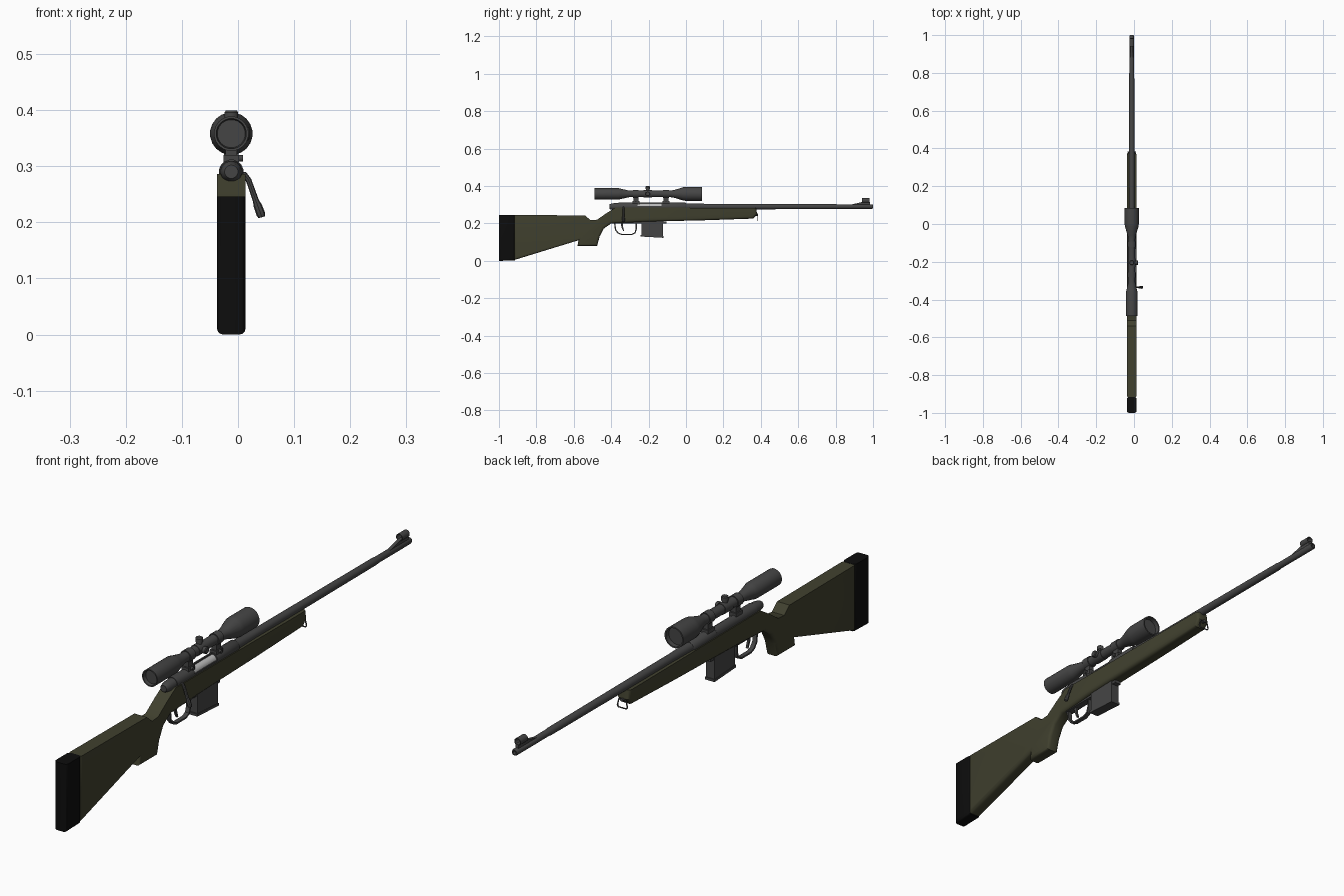
import bpy, bmesh, math
from mathutils import Vector

if "Cube" in bpy.data.objects:
    bpy.data.objects.remove(bpy.data.objects["Cube"])

CX = -0.012      # rifle centre line
BZ = 0.29        # bore height
SZ = 0.358       # scope height


def material(name, rgb):
    m = bpy.data.materials.new(name)
    m.diffuse_color = (*rgb, 1)
    m.use_nodes = True
    m.node_tree.nodes["Principled BSDF"].inputs["Base Color"].default_value = m.diffuse_color
    return m


OLIVE = material("olive_stock", (0.052, 0.052, 0.028))
BLACK = material("black_rubber", (0.004, 0.004, 0.004))
METAL = material("dark_metal", (0.06, 0.06, 0.06))
STEEL = material("bright_steel", (0.5, 0.5, 0.5))


def finish(name, bm, mat):
    bmesh.ops.recalc_face_normals(bm, faces=bm.faces[:])
    me = bpy.data.meshes.new(name)
    bm.to_mesh(me)
    bm.free()
    me.materials.append(mat)
    ob = bpy.data.objects.new(name, me)
    bpy.context.collection.objects.link(ob)
    return ob


def lathe(name, pts, origin, axis='Y', mat=METAL, segs=16):
    """Spin (distance, radius) pairs around an axis through origin."""
    bm = bmesh.new()
    o = Vector(origin)
    rings = []
    for d, r in pts:
        ring = []
        for i in range(segs if r > 0 else 1):
            a = 2 * math.pi * (i + 0.5) / segs
            c, s = r * math.cos(a), r * math.sin(a)
            v = {'X': (d, c, s), 'Y': (c, d, s), 'Z': (c, s, d)}[axis]
            ring.append(bm.verts.new(o + Vector(v)))
        rings.append(ring)
    for a, b in zip(rings, rings[1:]):
        for i in range(segs):
            j = (i + 1) % segs
            f = [a[i % len(a)], a[j % len(a)], b[j % len(b)], b[i % len(b)]]
            f = list(dict.fromkeys(f))
            if len(f) > 2:
                bm.faces.new(f)
    return finish(name, bm, mat)


def slab(name, pts, half, mat=METAL, bevel=0.0, x=CX):
    """Extrude a (y, z) side profile across x, rounding the lower rims."""
    bm = bmesh.new()
    f = bm.faces.new([bm.verts.new((x - half, y, z)) for y, z in pts])
    ext = bmesh.ops.extrude_face_region(bm, geom=[f])
    bmesh.ops.translate(bm, vec=(2 * half, 0, 0),
                        verts=[g for g in ext['geom'] if isinstance(g, bmesh.types.BMVert)])
    bmesh.ops.recalc_face_normals(bm, faces=bm.faces[:])
    if bevel:
        rims = [e for e in bm.edges
                if abs(e.verts[0].co.x - e.verts[1].co.x) < 1e-5
                and all(fc.normal.z < 0.5 for fc in e.link_faces)]
        bmesh.ops.bevel(bm, geom=rims, offset=bevel, segments=3, profile=0.5,
                        affect='EDGES', clamp_overlap=False)
    return finish(name, bm, mat)


def box(name, x0, x1, y0, y1, z0, z1, mat=METAL):
    return slab(name, [(y0, z0), (y1, z0), (y1, z1), (y0, z1)],
                (x1 - x0) / 2, mat, x=(x0 + x1) / 2)


def tube(name, pts, mat=METAL, cyclic=False):
    """Round bar through (x, y, z, radius) points."""
    cu = bpy.data.curves.new(name, 'CURVE')
    cu.dimensions = '3D'
    cu.bevel_depth = 1
    cu.bevel_resolution = 2
    cu.use_fill_caps = True
    sp = cu.splines.new('POLY')
    sp.points.add(len(pts) - 1)
    for p, (x, y, z, r) in zip(sp.points, pts):
        p.co = (x, y, z, 1)
        p.radius = r
    sp.use_cyclic_u = cyclic
    tmp = bpy.data.objects.new(name + "_curve", cu)
    bpy.context.collection.objects.link(tmp)
    bpy.context.view_layer.update()
    bm = bmesh.new()
    me = tmp.to_mesh()
    bm.from_mesh(me)
    tmp.to_mesh_clear()
    bpy.data.objects.remove(tmp)
    return finish(name, bm, mat)


# Stock and butt pad
slab("stock", [(-0.92, 0.004), (-0.575, 0.11), (-0.58, 0.08), (-0.475, 0.08),
               (-0.462, 0.13), (-0.44, 0.172), (-0.40, 0.2), (-0.25, 0.208),
               (-0.11, 0.212), (0.1, 0.217), (0.36, 0.226), (0.38, 0.25),
               (0.375, 0.282), (-0.375, 0.286), (-0.425, 0.255), (-0.475, 0.22),
               (-0.51, 0.217), (-0.54, 0.243), (-0.92, 0.245)], 0.025, OLIVE, 0.012)
slab("butt_pad", [(-1, 0), (-0.915, 0.002), (-0.915, 0.246), (-1, 0.246)],
     0.0255, BLACK, 0.011)

# Barrel with hollow muzzle
lathe("barrel", [(-0.02, 0), (-0.02, 0.02), (0.0, 0.018), (0.1, 0.0155), (0.8, 0.0135),
                 (0.81, 0.012), (0.995, 0.012), (1, 0.010), (1, 0.006), (0.97, 0.006),
                 (0.97, 0)], (CX, 0, BZ))

# Receiver: rear bridge, front ring, and open middle with the bolt inside
lathe("receiver_rear", [(-0.36, 0), (-0.36, 0.022), (-0.26, 0.022), (-0.26, 0)], (CX, 0, BZ))
lathe("receiver_front", [(-0.13, 0), (-0.13, 0.022), (-0.005, 0.022), (0.0, 0.019),
                         (0.0, 0)], (CX, 0, BZ))
bm = bmesh.new()
arc = [(0, 0)] + [(0.022 * math.cos(math.radians(a)), 0.022 * math.sin(math.radians(a)))
                  for a in range(95, 366, 15)]
ends = [[bm.verts.new((CX + x, y, BZ + z)) for x, z in arc] for y in (-0.26, -0.13)]
bm.faces.new(ends[0])
bm.faces.new(ends[1])
for i in range(len(arc)):
    j = (i + 1) % len(arc)
    bm.faces.new([ends[0][i], ends[0][j], ends[1][j], ends[1][i]])
finish("receiver_middle", bm, METAL)
lathe("bolt_body", [(-0.262, 0), (-0.262, 0.0175), (-0.128, 0.0175), (-0.128, 0)],
      (CX, 0, BZ), mat=STEEL)
lathe("bolt_shroud", [(-0.41, 0), (-0.41, 0.012), (-0.405, 0.015), (-0.385, 0.019),
                      (-0.35, 0.0205), (-0.35, 0)], (CX, 0, BZ))

# Bolt handle with swollen knob
tube("bolt_handle", [(0.0, -0.335, 0.287, 0.005), (0.012, -0.335, 0.285, 0.005),
                     (0.019, -0.335, 0.275, 0.005), (0.032, -0.335, 0.238, 0.0055),
                     (0.035, -0.335, 0.23, 0.0075), (0.041, -0.335, 0.214, 0.008),
                     (0.0425, -0.335, 0.209, 0.006)])

# Magazine, trigger and guard
slab("magazine", [(-0.238, 0.13), (-0.122, 0.126), (-0.122, 0.22), (-0.238, 0.22)], 0.017)
slab("magazine_base", [(-0.243, 0.13), (-0.119, 0.123), (-0.119, 0.132), (-0.243, 0.139)], 0.019)
box("trigger_plate", CX - 0.013, CX + 0.013, -0.39, -0.105, 0.2, 0.211)
outer = [(-0.385, 0.205), (-0.38, 0.165), (-0.365, 0.146), (-0.345, 0.138),
         (-0.29, 0.138), (-0.27, 0.148), (-0.262, 0.17), (-0.262, 0.205)]
inner = [(-0.378, 0.205), (-0.374, 0.168), (-0.361, 0.151), (-0.344, 0.144),
         (-0.291, 0.144), (-0.275, 0.152), (-0.269, 0.171), (-0.269, 0.205)]
slab("trigger_guard", outer + inner[::-1], 0.008)
slab("trigger", [(-0.35, 0.205), (-0.345, 0.18), (-0.335, 0.158), (-0.33, 0.16),
                 (-0.337, 0.182), (-0.335, 0.205)], 0.004)

# Scope tube with recessed lenses
lathe("scope", [(-0.475, 0), (-0.475, 0.025), (-0.488, 0.027), (-0.488, 0.031),
                (-0.36, 0.031), (-0.345, 0.027), (-0.305, 0.018), (-0.08, 0.018),
                (-0.06, 0.022), (-0.015, 0.036), (0.0, 0.038), (0.086, 0.038),
                (0.086, 0.033), (0.07, 0.032), (0.07, 0)], (CX, 0, SZ), segs=20)
lathe("scope_centre_band", [(-0.228, 0.018), (-0.228, 0.02), (-0.182, 0.02), (-0.182, 0.018)],
      (CX, 0, SZ), segs=20)
cap = [(0, 0.010), (0.025, 0.010), (0.025, 0.0125), (0.038, 0.0125), (0.041, 0.010), (0.041, 0)]
lathe("top_turret", cap, (CX, -0.205, SZ), 'Z')
lathe("side_turret", [(d * 0.8, r) for d, r in cap], (CX, -0.205, SZ), 'X')

# Scope mounts: ring, foot, base and clamp knob
for n, y in (("rear", -0.268), ("front", -0.107)):
    lathe(n + "_scope_ring", [(y - 0.015, 0.017), (y - 0.015, 0.0215),
                              (y + 0.015, 0.0215), (y + 0.015, 0.017)], (CX, 0, SZ), segs=20)
    box(n + "_mount_foot", CX - 0.010, CX + 0.010, y - 0.013, y + 0.013, 0.3, 0.342)
    box(n + "_mount_base", CX - 0.014, CX + 0.014, y - 0.019, y + 0.019, 0.302, 0.32)
    lathe(n + "_mount_knob", [(0, 0.006), (0.021, 0.006), (0.021, 0)], (CX, y, 0.314), 'X', segs=12)

# Front sight: ramp, blade and hood
slab("sight_ramp", [(0.87, 0.298), (0.905, 0.306), (0.94, 0.314), (0.985, 0.314), (0.985, 0.295)], 0.006)
box("sight_blade", CX - 0.002, CX + 0.002, 0.955, 0.965, 0.31, 0.328)
lathe("sight_hood", [(0.94, 0.0105), (0.94, 0.013), (0.982, 0.013), (0.982, 0.0105),
                     (0.94, 0.0105)], (CX, 0, 0.322))

# Front sling swivel
lathe("swivel_stud", [(0.36, 0.006), (0.386, 0.006), (0.386, 0)], (CX, 0, 0.246), segs=10)
R = 0.0025
tube("sling_loop", [(CX - 0.014, 0.381, 0.246, R), (CX - 0.02, 0.381, 0.222, R),
                    (CX - 0.016, 0.381, 0.216, R), (CX + 0.016, 0.381, 0.216, R),
                    (CX + 0.02, 0.381, 0.222, R), (CX + 0.014, 0.381, 0.246, R)], cyclic=True)

# Smooth rounded parts, keep hard edges
bpy.ops.object.select_all(action='SELECT')
bpy.context.view_layer.objects.active = bpy.context.selected_objects[0]
bpy.ops.object.shade_smooth_by_angle(angle=math.radians(32))
